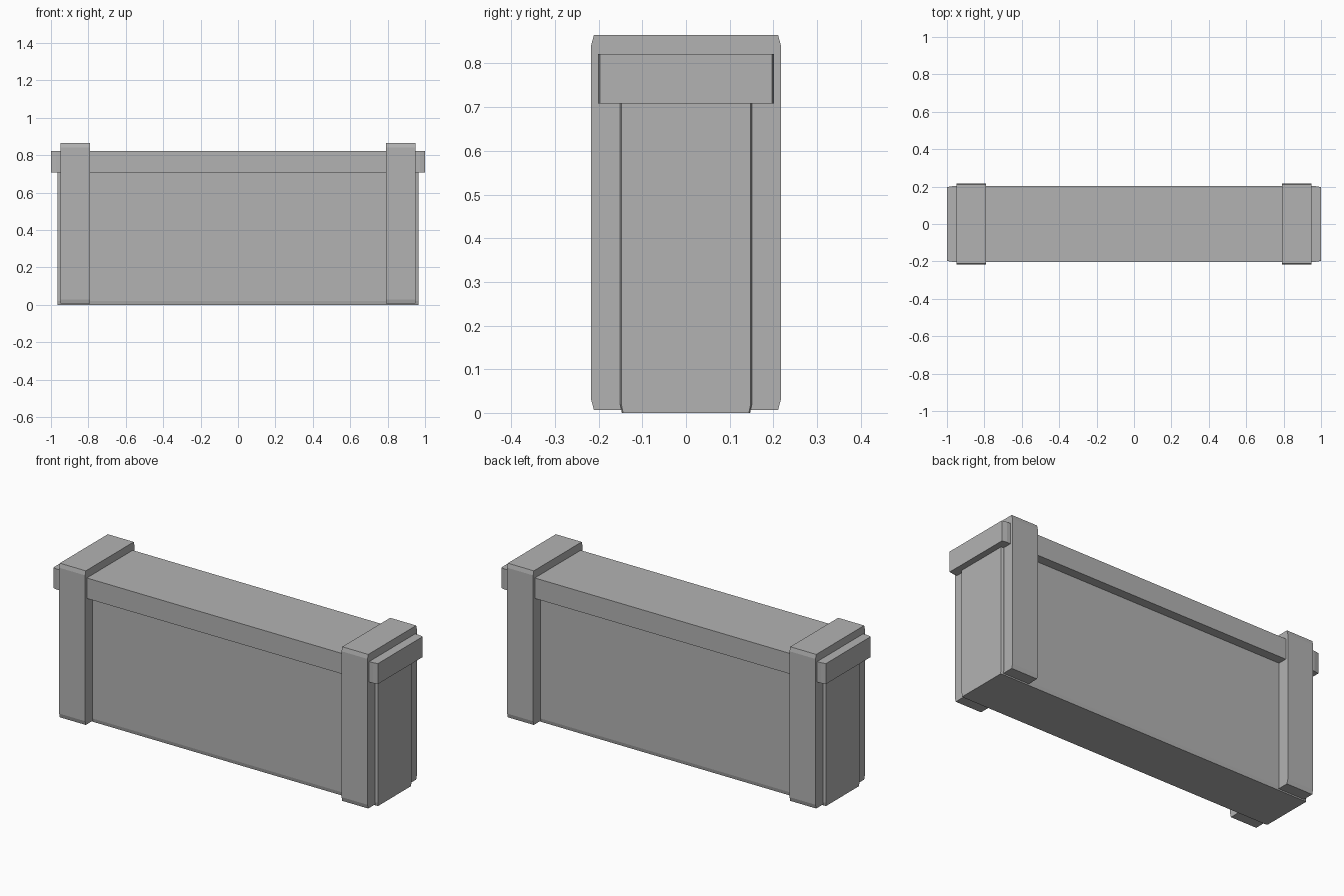
import bpy
import bmesh

cube = bpy.data.objects.get("Cube")
if cube:
    bpy.data.objects.remove(cube, do_unlink=True)

# Single plain grey
grey = bpy.data.materials.new("plain grey")
grey.use_nodes = True
colour = (0.45, 0.45, 0.45, 1)
grey.diffuse_color = colour
grey.node_tree.nodes["Principled BSDF"].inputs["Base Color"].default_value = colour


def outline(hx, hy, cx, cy):
    """Rectangle outline, with its corners cut by cx and cy when given."""
    if not cx:
        return [(hx, hy), (-hx, hy), (-hx, -hy), (hx, -hy)]
    return [(hx, hy - cy), (hx - cx, hy), (cx - hx, hy), (-hx, hy - cy),
            (-hx, cy - hy), (cx - hx, -hy), (hx - cx, -hy), (hx, cy - hy)]


def block(name, hx, levels, cx=0, cy=0, x=0):
    """Flat-sided block through (z, half depth) levels."""
    bm = bmesh.new()
    rings = [[bm.verts.new((px + x, py, z)) for px, py in outline(hx, hy, cx, cy)]
             for z, hy in levels]
    for low, high in zip(rings, rings[1:]):
        n = len(low)
        for i in range(n):
            j = (i + 1) % n
            bm.faces.new((low[i], low[j], high[j], high[i]))
    bm.faces.new(rings[0][::-1])
    bm.faces.new(rings[-1])
    bmesh.ops.recalc_face_normals(bm, faces=bm.faces)
    mesh = bpy.data.meshes.new(name)
    bm.to_mesh(mesh)
    bm.free()
    mesh.materials.append(grey)
    obj = bpy.data.objects.new(name, mesh)
    bpy.context.collection.objects.link(obj)
    return obj


# Wall body with chamfered foot and corners
block("wall_body", 0.965, [(0, 0.147), (0.02, 0.151), (0.72, 0.151)], 0.01, 0.003)

# Overhanging cap
block("cap_slab", 1.0, [(0.708, 0.202), (0.822, 0.202)], 0.027, 0.005)

# End bands, chamfered at top and bottom
for side, sx in (("left", 1), ("right", -1)):
    block(side + "_end_band", 0.08,
          [(0.007, 0.211), (0.03, 0.217), (0.842, 0.217), (0.865, 0.211)], x=sx * 0.87)
